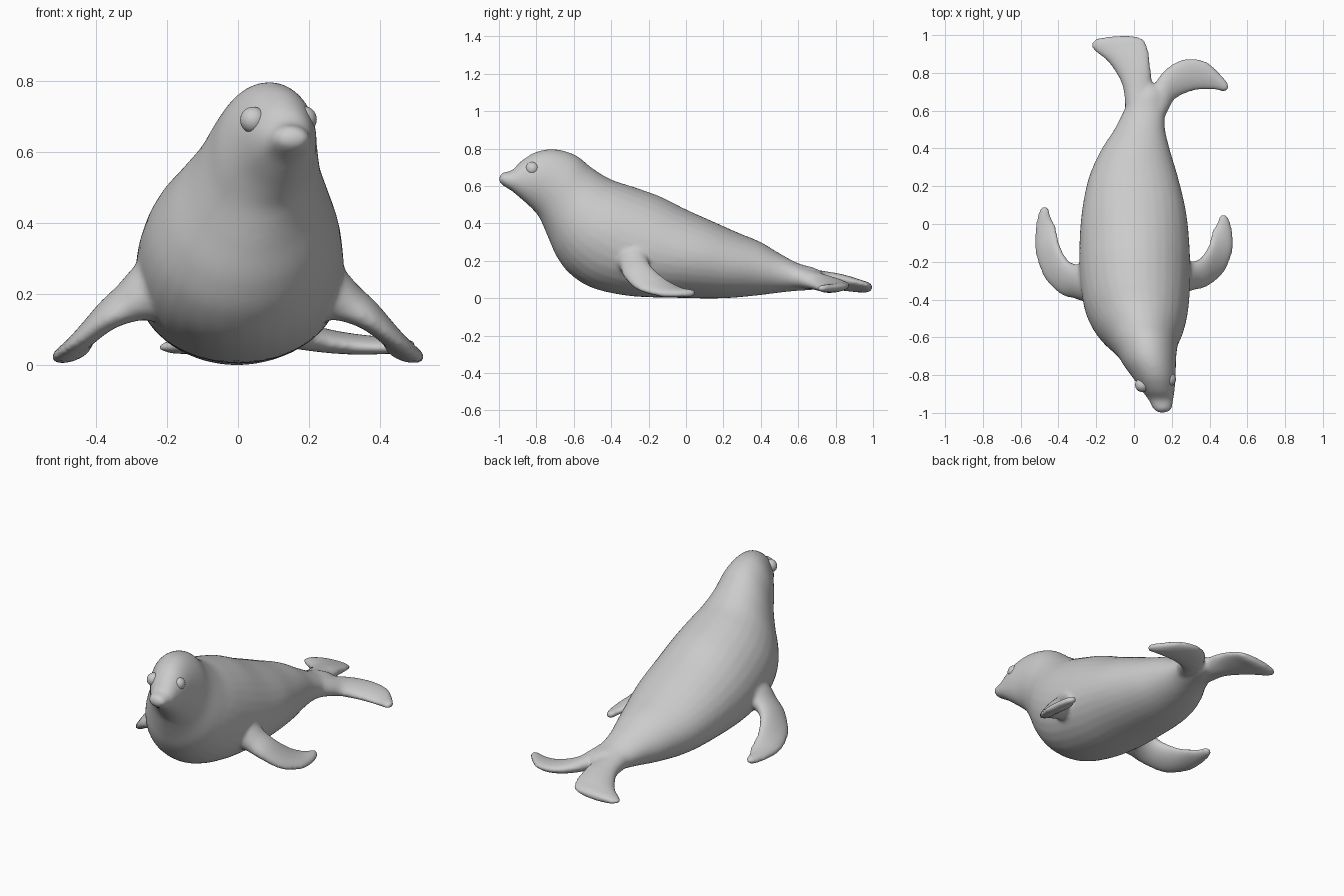
import bpy, bmesh, math
from mathutils import Vector

SIDES, STEPS = 32, 5


def catmull(p, i, u):
    q = [p[max(0, min(len(p) - 1, i + k))] for k in (-1, 0, 1, 2)]
    return [0.5 * (2 * b + (c - a) * u + (2 * a - 5 * b + 4 * c - d) * u * u
                   + (3 * b - a - 3 * c + d) * u ** 3) for a, b, c, d in zip(*q)]


def loft(name, rows, fixed_side=None):
    """Each row: edge point A (xyz), edge point B (xyz), half thickness."""
    fine = [catmull(rows, i, s / STEPS) for i in range(len(rows) - 1) for s in range(STEPS)]
    fine.append(list(rows[-1]))
    secs = [(Vector(r[:3]), Vector(r[3:6]), r[6]) for r in fine]
    mids = [(a + b) / 2 for a, b, _ in secs]
    bm = bmesh.new()
    rings = []
    for i, (a, b, t) in enumerate(secs):
        tangent = mids[min(i + 1, len(mids) - 1)] - mids[max(i - 1, 0)]
        side = (fixed_side or tangent.cross(b - a).normalized()) * t
        rings.append([bm.verts.new(mids[i] + (a - b) / 2 * math.cos(w) + side * math.sin(w))
                      for w in (2 * math.pi * k / SIDES for k in range(SIDES))])
    for r, s in zip(rings, rings[1:]):
        for k in range(SIDES):
            n = (k + 1) % SIDES
            bm.faces.new((r[k], r[n], s[n], s[k]))
    bm.faces.new(rings[0])
    bm.faces.new(rings[-1])
    bmesh.ops.recalc_face_normals(bm, faces=bm.faces)
    me = bpy.data.meshes.new(name)
    bm.to_mesh(me)
    bm.free()
    ob = bpy.data.objects.new(name, me)
    bpy.context.collection.objects.link(ob)
    return ob


# Body and head: top y, top z, bottom y, bottom z, centre x, half width
spine = [
    (-1.0, .65, -1.0, .62, .15, .025), (-.98, .672, -.975, .60, .15, .05),
    (-.93, .685, -.93, .572, .142, .066), (-.88, .735, -.88, .53, .127, .088),
    (-.80, .783, -.83, .485, .108, .113), (-.70, .797, -.79, .44, .084, .138),
    (-.59, .765, -.765, .39, .068, .158), (-.50, .695, -.735, .32, .05, .187),
    (-.40, .635, -.69, .22, .03, .235), (-.28, .595, -.62, .13, .015, .272),
    (-.14, .545, -.50, .055, .007, .29), (0, .475, -.30, .012, .003, .293),
    (.15, .408, -.05, .002, 0, .278), (.28, .35, .20, 0, -.003, .238),
    (.40, .30, .38, .015, .008, .183), (.50, .24, .50, .03, .03, .135),
    (.60, .187, .60, .04, .055, .108), (.68, .165, .68, .045, .075, .085),
    (.73, .14, .73, .06, .09, .04)]
parts = [loft("seal_body", [(x, ty, tz, x, by, bz, w) for ty, tz, by, bz, x, w in spine],
              Vector((1, 0, 0)))]

# Front flippers with a broad shoulder, the right one mirrored and slightly shorter
fore = [
    (-.17, -.42, .19, -.17, -.20, .25, .12), (-.25, -.41, .175, -.25, -.205, .235, .088),
    (-.31, -.393, .15, -.305, -.215, .205, .056),
    (-.38, -.375, .115, -.36, -.185, .16, .04), (-.47, -.29, .05, -.40, -.10, .10, .03),
    (-.522, -.15, .02, -.415, -.01, .055, .026), (-.524, -.04, .017, -.437, .03, .042, .022),
    (-.507, .05, .018, -.452, .08, .035, .02), (-.487, .09, .02, -.468, .095, .03, .012)]
parts.append(loft("front_flipper_left", fore))
parts.append(loft("front_flipper_right", [
    (-ax, .82 * ay - .025, az, -bx, .82 * by - .025, bz, t)
    for ax, ay, az, bx, by, bz, t in fore]))

# Hind flippers, fanned to the two sides
parts.append(loft("hind_flipper_left", [
    (-.045, .60, .10, .08, .60, .12, .06), (-.058, .72, .09, .097, .70, .11, .05),
    (-.095, .80, .07, .09, .80, .11, .042), (-.15, .87, .058, .083, .88, .095, .036),
    (-.21, .915, .05, .072, .94, .08, .03), (-.23, .95, .048, .045, .983, .067, .026),
    (-.20, .985, .05, -.03, 1.0, .06, .015)]))
parts.append(loft("hind_flipper_right", [
    (.05, .60, .12, .16, .56, .11, .06), (.09, .70, .11, .185, .61, .09, .05),
    (.145, .795, .095, .215, .66, .07, .04), (.22, .857, .08, .285, .695, .055, .033),
    (.31, .878, .07, .35, .71, .047, .028), (.40, .85, .065, .42, .71, .045, .023),
    (.475, .775, .06, .475, .70, .048, .02), (.503, .735, .058, .498, .71, .052, .014)]))

# Fuse into one soft skin
bpy.ops.object.select_all(action='DESELECT')
for p in parts:
    p.select_set(True)
bpy.context.view_layer.objects.active = parts[0]
bpy.ops.object.join()
body = bpy.context.object
remesh = body.modifiers.new("fuse", 'REMESH')
remesh.mode = 'VOXEL'
remesh.voxel_size = .011
remesh.use_smooth_shade = True
soft = body.modifiers.new("soften", 'SMOOTH')
soft.factor = .5
soft.iterations = 10

# Eyes
for name, loc in (("eye_left", (.043, -.852, .69)), ("eye_right", (.185, -.822, .692))):
    bpy.ops.mesh.primitive_uv_sphere_add(segments=32, ring_count=16, radius=.037, location=loc)
    bpy.context.object.name = name
    bpy.ops.object.shade_smooth()
